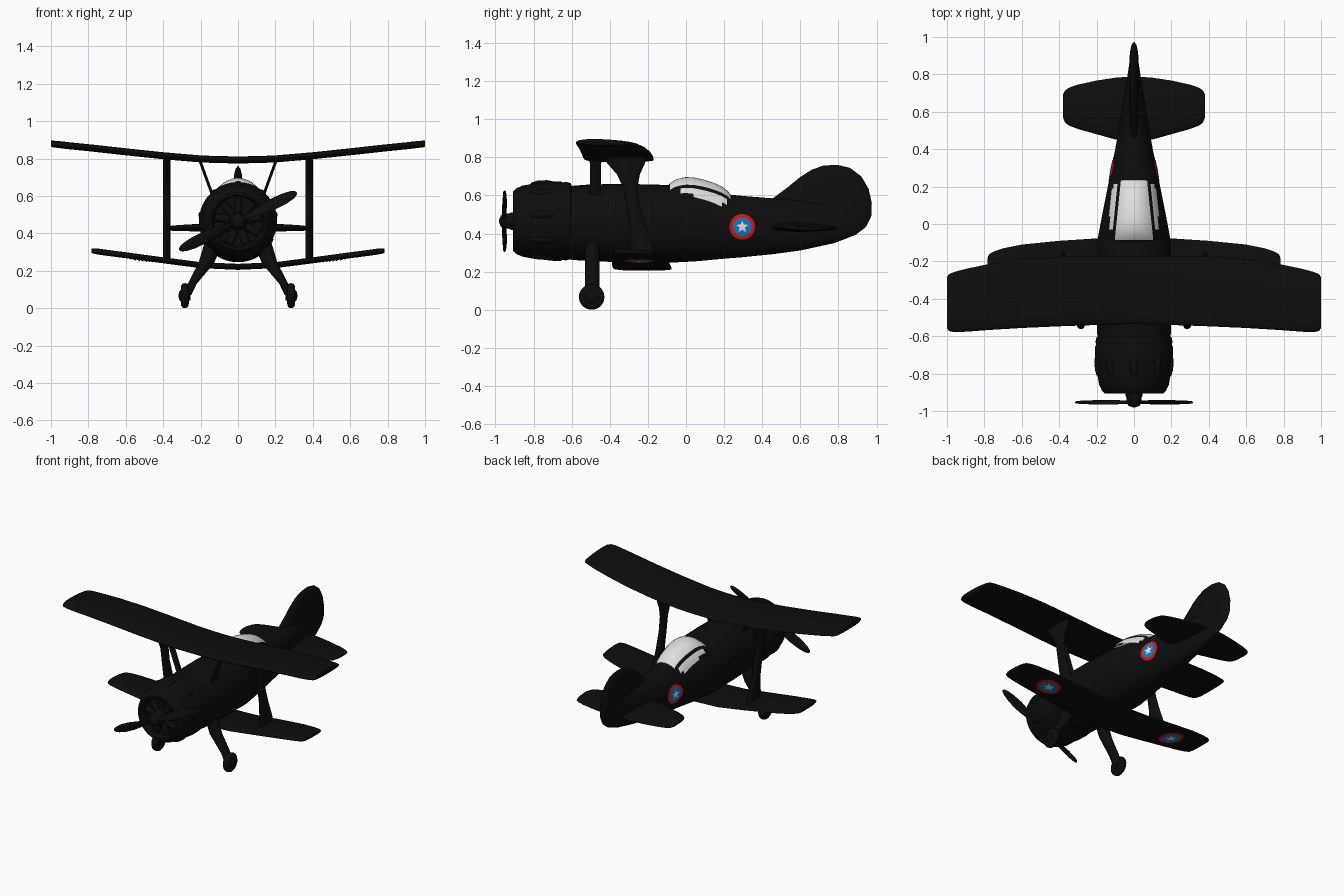
import bpy, math
import bmesh
from mathutils import Vector, Matrix
from mathutils.bvhtree import BVHTree

if "Cube" in bpy.data.objects:
    bpy.data.objects.remove(bpy.data.objects["Cube"])


def material(name, r, g, b):
    m = bpy.data.materials.new(name)
    m.diffuse_color = (r, g, b, 1)
    m.use_nodes = True
    m.node_tree.nodes["Principled BSDF"].inputs["Base Color"].default_value = m.diffuse_color
    return m


BLACK = material("black paint", 0.004, 0.004, 0.004)
GLASS = material("pale glass", 0.75, 0.75, 0.75)
RED = material("red", 0.65, 0.01, 0.006)
BLUE = material("blue", 0.012, 0.19, 0.52)
WHITE = material("white", 0.9, 0.9, 0.9)


def make(name, verts, faces, mats=(BLACK,), angle=40, recalc=True):
    me = bpy.data.meshes.new(name)
    me.from_pydata([tuple(v) for v in verts], [], faces)
    if recalc:
        bm = bmesh.new()
        bm.from_mesh(me)
        bmesh.ops.recalc_face_normals(bm, faces=bm.faces)
        bm.to_mesh(me)
        bm.free()
    for m in mats:
        me.materials.append(m)
    me.shade_smooth()
    me.set_sharp_from_angle(angle=math.radians(angle))
    ob = bpy.data.objects.new(name, me)
    bpy.context.collection.objects.link(ob)
    return ob


def ring(c, a, b, n=24, p=1.0):
    """Closed (super)ellipse around c with half axes a and b."""
    c, a, b = Vector(c), Vector(a), Vector(b)
    f = lambda t: math.copysign(abs(t) ** p, t)
    return [c + a * f(math.cos(i * math.tau / n)) + b * f(math.sin(i * math.tau / n)) for i in range(n)]


def loft(name, rings, angle=40, xf=None):
    n = len(rings[0])
    verts = [xf @ v if xf else v for r in rings for v in r]
    faces = [(k * n + i, k * n + (i + 1) % n, (k + 1) * n + (i + 1) % n, (k + 1) * n + i)
             for k in range(len(rings) - 1) for i in range(n)]
    faces += [tuple(range(n)), tuple(range(len(verts) - n, len(verts)))]
    return make(name, verts, faces, angle=angle)


def lathe(name, profile, z=0.465, n=40, xf=None):
    return loft(name, [ring((0, y, z), (r, 0, 0), (0, 0, r), n) for y, r in profile], xf=xf)


def lerp(table, x, k):
    for a, b in zip(table, table[1:]):
        if x <= b[0]:
            t = (x - a[0]) / (b[0] - a[0])
            return a[k] + (b[k] - a[k]) * t
    return table[-1][k]


def wing(name, stations, p=0.75):
    """stations: x, leading y, trailing y, mid z, thickness; mirrored over x = 0"""
    full = [(-s[0],) + s[1:] for s in reversed(stations[1:])] + stations
    rings = []
    for x, le, te, z, th in full:
        r = ring((x, (le + te) / 2, z), (0, (te - le) / 2, 0), (0, 0, th / 2), 28, p)
        for v in r:  # thin the section towards the trailing edge
            t = (v.y - le) / (te - le)
            v.z = z + (v.z - z) * (1 - 0.45 * t * t) - 0.008 * t * t
        rings.append(r)
    return loft(name, rings, 50)


# fuselage: y, half width, top, bottom
BODY = [(-0.66, .185, .645, .275), (-.6, .196, .65, .262), (-.5, .2, .658, .255), (-.3, .2, .66, .248),
        (-.1, .198, .655, .246), (.05, .17, .632, .254), (.2, .14, .607, .268), (.3, .12, .597, .276),
        (.45, .091, .585, .291), (.6, .065, .58, .311), (.78, .037, .56, .35), (.88, .022, .53, .39),
        (.95, .008, .5, .45)]
fuselage = loft("fuselage", [ring((0, y, (t + b) / 2), (w, 0, 0), (0, 0, (t - b) / 2), 40, 0.95)
                             for y, w, t, b in BODY], 50)

# engine cowl with open nose, rear collar, cylinders, blisters
lathe("cowl", [(-.855, .02), (-.855, .13), (-.89, .132), (-.907, .142), (-.907, .155), (-.89, .172), (-.86, .186),
               (-.8, .197), (-.7, .208), (-.66, .209), (-.645, .203), (-.64, .19)])
lathe("cowl_collar", [(-.65, .19), (-.645, .203), (-.63, .206), (-.605, .2), (-.6, .185)])
for i in range(9):
    spin = Matrix.Translation((0, 0, .465)) @ Matrix.Rotation(i * math.tau / 9, 4, 'Y')
    loft("engine_cylinder", [ring((0, -.868, r), (.022, 0, 0), (0, .02, 0), 10) for r in (.04, .125)], xf=spin)
    loft("cowl_blister", [ring((0, y, .196 - (y + .75) * -.06), (s * .02, 0, 0), (0, 0, s * .018), 12)
                          for y, s in ((-.82, .05), (-.81, .6), (-.78, 1), (-.73, 1), (-.7, .6), (-.69, .05))], xf=spin)

# propeller
lathe("propeller_hub", [(-.86, .05), (-.915, .046), (-.93, .04), (-.96, .038), (-.973, .028), (-.98, .008)], n=24)
for k in (0, 1):
    xf = Matrix.Translation((0, -.953, .465)) @ Matrix.Rotation(math.radians(-26 + 180 * k), 4, 'Y')
    rings = []
    for r, c, tw in ((.02, .018, 35), (.06, .026, 32), (.12, .05, 26), (.2, .066, 20), (.27, .062, 15),
                     (.32, .045, 12), (.342, .026, 10), (.35, .006, 10)):
        a = math.radians(tw)
        d = Vector((0, math.sin(a), math.cos(a)))
        rings.append(ring((r, 0, 0), d * c / 2, Vector((0, -d.z, d.y)) * min(.007, c / 3), 14))
    loft("propeller_blade", rings, xf=xf)

# wings and tailplane
wing("upper_wing", [(0, -.535, -.17, .794, .04), (.1, -.537, -.17, .795, .04), (.2, -.54, -.17, .799, .04),
                    (.4, -.547, -.175, .816, .04), (.6, -.556, -.189, .837, .04), (.78, -.567, -.215, .857, .04),
                    (.9, -.576, -.24, .869, .04), (.96, -.578, -.256, .876, .04), (.99, -.572, -.268, .879, .038),
                    (1, -.555, -.285, .881, .034)])
lower = wing("lower_wing", [(0, -.385, -.075, .222, .034), (.2, -.387, -.077, .231, .034), (.4, -.388, -.09, .257, .034),
                            (.6, -.388, -.11, .284, .034), (.7, -.386, -.13, .297, .034), (.75, -.382, -.147, .304, .034),
                            (.775, -.372, -.162, .307, .03), (.782, -.355, -.178, .308, .024)])
wing("tailplane", [(0, .44, .79, .435, .055), (.1, .452, .782, .434, .052), (.2, .48, .767, .432, .045),
                   (.3, .508, .745, .43, .036), (.35, .527, .728, .429, .03), (.37, .545, .712, .428, .025),
                   (.38, .57, .69, .428, .016)], 0.9)

# fin and rudder: outline pillowed about its middle
FIN = [(.4, .56), (.46, .588), (.53, .64), (.6, .697), (.66, .735), (.72, .756), (.79, .761), (.86, .745),
       (.92, .7), (.958, .635), (.975, .56), (.972, .49), (.945, .435), (.89, .393), (.8, .358), (.66, .37), (.5, .45)]
cy, cz = .74, .55
rings = [[Vector((x, cy + (y - cy) * s, cz + (z - cz) * s)) for y, z in FIN]
         for x, s in ((-.026, .45), (-.022, .75), (-.013, .93), (0, 1), (.013, .93), (.022, .75), (.026, .45))]
loft("tail_fin", rings, 60)

# canopy: a shell over the cockpit, glass panels picked by column
CAN = [(-.11, .64), (-.085, .662), (-.06, .68), (-.03, .691), (0, .696), (.04, .694), (.08, .686), (.12, .675),
       (.16, .66), (.19, .645), (.215, .627), (.235, .605), (.25, .585)]
verts, faces, panel = [], [], []
for y, top in CAN:
    edge = .103 - .033 * (y + .085) / .32
    w = lerp(BODY, y, 1) - .006
    half = [edge * k / 5 for k in range(6)] + [edge + .016, edge + .026, edge + .036, edge + .046]
    zc = .45
    for x in [-h for h in reversed(half[1:])] + half:
        verts.append((x, y, zc + (top - zc) * math.sqrt(max(.02, 1 - (x / w) ** 2))))
cols = 19
for j in range(len(CAN) - 1):
    for i in range(cols - 1):
        faces.append((j * cols + i, j * cols + i + 1, (j + 1) * cols + i + 1, (j + 1) * cols + i))
        k = int(abs(i - 8.5))  # column counted outwards from the centre
        panel.append(int(k < 5 and j > 0 or k in (6, 7) and 2 < j < 10 or k == 8 and 4 < j < 9))
canopy = make("canopy", verts, faces, (BLACK, GLASS), 60, recalc=False)
for f, m in zip(canopy.data.polygons, panel):
    f.material_index = m

# struts, landing gear
for s in (-1, 1):
    loft("wing_strut", [ring((s * .38, y, z), (.02, 0, 0), (0, h, 0), 16) for z, y, h in
                        ((.81, -.315, .11), (.77, -.315, .1), (.71, -.302, .06), (.64, -.292, .037), (.54, -.278, .035),
                         (.42, -.25, .045), (.32, -.23, .065), (.255, -.225, .08))])
    loft("cabin_strut", [ring((s * x, -.475, z), (.008, 0, 0), (0, h, 0), 12) for x, z, h in
                         ((.207, .80, .036), (.195, .765, .029), (.135, .6, .028))])
    loft("gear_leg", [ring((s * x, -.492, z), (h, 0, 0), (0, d, 0), 16) for x, z, h, d in
                      ((.12, .38, .05, .039), (.17, .24, .042, .039), (.245, .13, .024, .038), (.268, .07, .018, .035))])
    loft("wheel", [ring((s * x, -.495, .067), (0, r, 0), (0, 0, r), 28) for x, r in
                   ((.262, .03), (.264, .054), (.272, .064), (.284, .067), (.296, .064), (.304, .054), (.306, .03))])
    loft("wheel_cap", [ring((s * x, -.495, .067), (0, r, 0), (0, 0, r), 20) for x, r in
                       ((.255, .025), (.305, .032), (.313, .024), (.317, .008))])


# roundels: thin plates laid on a surface by ray casting
def plate(name, target, centre, u, v, radius, mat, lift):
    tree = BVHTree.FromPolygons([w.co for w in target.data.vertices], [p.vertices for p in target.data.polygons])
    u, v = Vector(u), Vector(v)
    out = u.cross(v)
    verts, faces, n, m = [], [], 40, 6
    for k in range(m + 1):
        for i in range(n):
            a = i * math.tau / n
            p = Vector(centre) + (u * math.sin(a) + v * math.cos(a)) * radius(i) * max(k, .02) / m
            hit = tree.ray_cast(p + out, -out)[0]
            verts.append((hit or p) + out * lift)
    for k in range(m):
        faces += [(k * n + i, (k + 1) * n + i, (k + 1) * n + (i + 1) % n, k * n + (i + 1) % n) for i in range(n)]
    faces.append(tuple(range(n)))
    ob = make(name, verts, faces, (mat,), 60)
    if sum((f.normal.dot(out) for f in ob.data.polygons)) < 0:
        ob.data.flip_normals()


def roundel(name, target, centre, u, v, r):
    def star(i):  # straight edges between tips (every 8 steps) and notches
        a = abs((i + 4) % 8 - 4) * math.tau / 40
        R, q, b = r * .5, r * .22, math.pi / 5
        return R * q * math.sin(b) / (R * math.sin(a) + q * math.sin(b - a))
    plate(name + "_ring", target, centre, u, v, lambda i: r, RED, .002)
    plate(name + "_disc", target, centre, u, v, lambda i: r * .74, BLUE, .004)
    plate(name + "_star", target, centre, u, v, star, WHITE, .006)


for s in (-1, 1):
    roundel("body_roundel", fuselage, (0, .295, .435), (0, s, 0), (0, 0, 1), .067)
    roundel("wing_roundel", lower, (s * .52, -.245, .27), (1, 0, 0), (0, -1, 0), .08)
